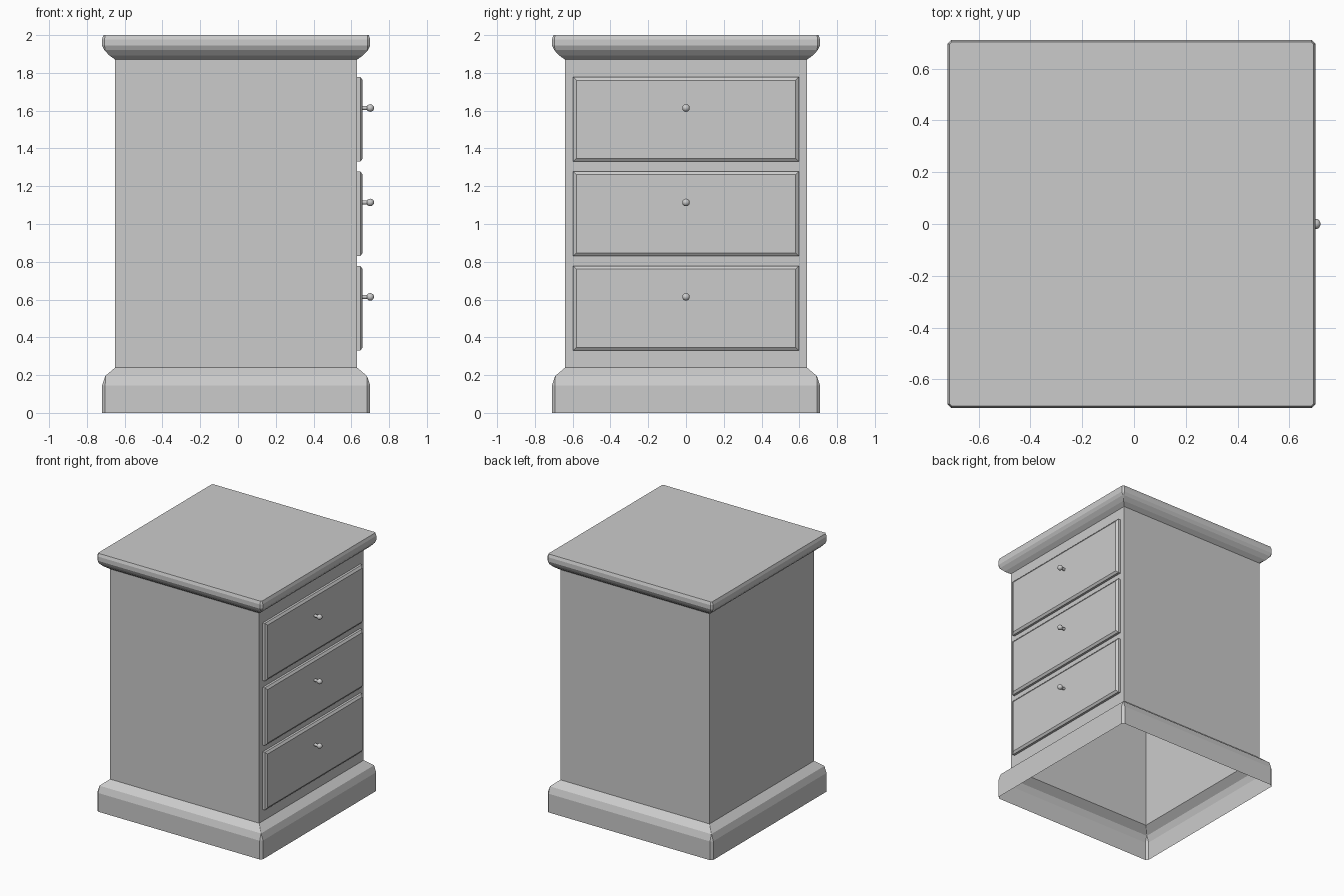
import bpy, bmesh
from mathutils import Matrix

if "Cube" in bpy.data.objects:
    bpy.data.objects.remove(bpy.data.objects["Cube"])

CX = -0.01  # the carcass sits slightly back so the knobs fit the extents


def finish(bm, name):
    bmesh.ops.remove_doubles(bm, verts=bm.verts, dist=1e-5)
    me = bpy.data.meshes.new(name)
    bm.to_mesh(me)
    bm.free()
    ob = bpy.data.objects.new(name, me)
    bpy.context.collection.objects.link(ob)
    return ob


def square_ring(bm, half, z, cut):
    """Square loop with corners chamfered by cut."""
    a, b = half, half - cut
    pts = [(a, -b), (a, b), (b, a), (-b, a), (-a, b), (-a, -b), (-b, -a), (b, -a)]
    return [bm.verts.new((x + CX, y, z)) for x, y in pts]


def loft(name, profile, lid=False):
    """Stack square rings given as (half width, z, corner cut)."""
    bm = bmesh.new()
    rings = [square_ring(bm, *p) for p in profile]
    for lo, hi in zip(rings, rings[1:]):
        for i in range(8):
            j = (i + 1) % 8
            bm.faces.new((lo[i], lo[j], hi[j], hi[i]))
    if lid:
        bm.faces.new(rings[-1])
    bmesh.ops.remove_doubles(bm, verts=bm.verts, dist=1e-5)
    return finish(bm, name)


# Carcass: hollow plinth open underneath, plain body, moulded top
loft("plinth", [(0.71, 0, 0.017), (0.71, 0.145, 0.017), (0.693, 0.195, 0.001), (0.64, 0.24, 0)])
loft("body", [(0.64, 0.24, 0), (0.64, 1.87, 0)])
loft("top", [(0.64, 1.87, 0), (0.672, 1.893, 0), (0.698, 1.921, 0.004), (0.71, 1.945, 0.014),
             (0.71, 1.978, 0.014), (0.702, 2.0, 0.008)], lid=True)


def drawer_front(name, z0, z1):
    """Raised panel with a bevelled rim on the +x side."""
    bm = bmesh.new()
    rings = []
    for x, inset in ((0.63, 0), (0.648, 0), (0.66, 0.017)):
        y, lo, hi = 0.597 - inset, z0 + inset, z1 - inset
        rings.append([bm.verts.new((x, *p)) for p in ((-y, lo), (y, lo), (y, hi), (-y, hi))])
    for a, b in zip(rings, rings[1:]):
        for i in range(4):
            j = (i + 1) % 4
            bm.faces.new((a[i], a[j], b[j], b[i]))
    bm.faces.new(rings[-1])
    finish(bm, name)


def knob(name, z):
    """Short stem with a ball end."""
    bm = bmesh.new()
    bmesh.ops.create_cone(bm, cap_ends=True, segments=16, radius1=0.011, radius2=0.011, depth=0.045,
                          matrix=Matrix.Translation((0.6775, 0, z)) @ Matrix.Rotation(1.5707963, 4, 'Y'))
    bmesh.ops.create_uvsphere(bm, u_segments=16, v_segments=10, radius=0.02,
                              matrix=Matrix.Translation((0.70, 0, z)) @ Matrix.Rotation(1.5707963, 4, 'Y'))
    ob = finish(bm, name)
    bpy.ops.object.select_all(action='DESELECT')
    ob.select_set(True)
    bpy.context.view_layer.objects.active = ob
    bpy.ops.object.shade_smooth_by_angle()


# Three identical drawers
for i, label in enumerate(("lower", "middle", "upper")):
    z = 0.33 + 0.5 * i
    drawer_front(label + "_drawer", z, z + 0.448)
    knob(label + "_knob", z + 0.284)
